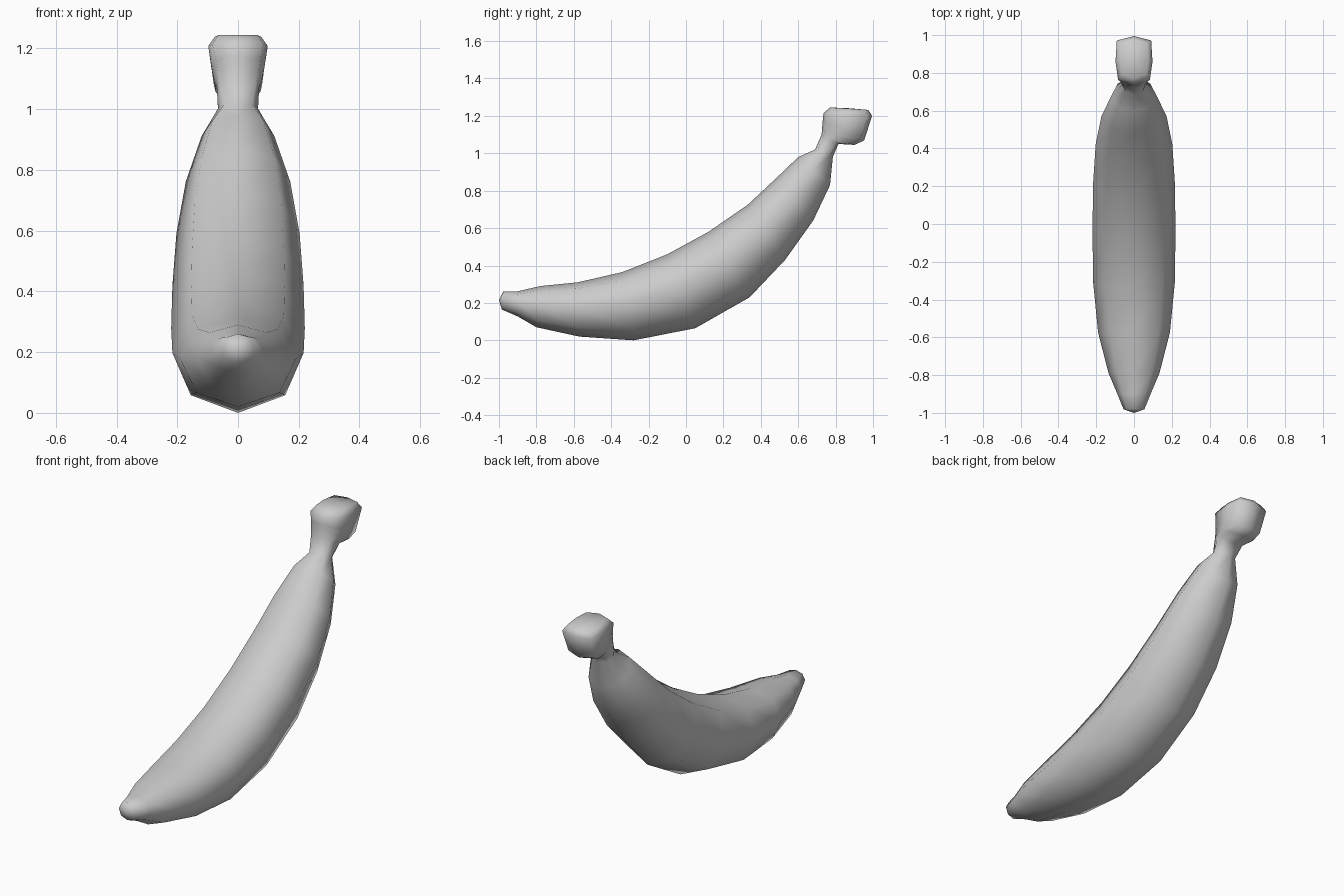
import bpy, bmesh
from mathutils import Vector

cube = bpy.data.objects.get("Cube")
if cube:
    bpy.data.objects.remove(cube, do_unlink=True)

mat = bpy.data.materials.new("plain grey")
mat.use_nodes = True
GREY = (0.6, 0.6, 0.6, 1.0)
mat.diffuse_color = GREY
mat.node_tree.nodes["Principled BSDF"].inputs["Base Color"].default_value = GREY

# Eight-sided cross-sections as (across, along) fractions
ROUND = [(0, 1), (.7, .77), (1, .08), (.72, -.68), (0, -1)]
BOXY = [(0, 1), (.86, .78), (1, .05), (.93, -.82), (0, -1)]

# Rings: inner edge (y, z), outer edge (y, z), half width, section
RINGS = [
    # blossom tip and body
    ((-.978, .26), (-.985, .165), .055, ROUND),
    ((-.90, .262), (-.90, .128), .088, ROUND),
    ((-.78, .29), (-.80, .07), .135, ROUND),
    ((-.58, .31), (-.57, .02), .19, ROUND),
    ((-.34, .365), (-.28, .0), .216, ROUND),
    ((-.10, .46), (.05, .065), .22, ROUND),
    ((.12, .58), (.34, .23), .216, ROUND),
    ((.33, .725), (.53, .43), .203, ROUND),
    ((.48, .865), (.68, .64), .172, ROUND),
    ((.60, .98), (.77, .83), .12, ROUND),
    # neck
    ((.69, 1.02), (.785, .98), .066, ROUND),
    ((.725, 1.10), (.815, 1.05), .07, BOXY),
    # flared block at the stem end
    ((.728, 1.14), (.90, 1.045), .078, BOXY),
    ((.731, 1.175), (.952, 1.068), .085, BOXY),
    ((.735, 1.215), (.995, 1.20), .098, BOXY),
    ((.77, 1.245), (.975, 1.232), .076, BOXY),
]


def ring_points(inner, outer, width, section):
    a, b = Vector((0, *inner)), Vector((0, *outer))
    mid, half = (a + b) / 2, (a - b) / 2
    loop = section + [(-u, v) for u, v in section[-2:0:-1]]
    return [mid + half * v + Vector((u * width, 0, 0)) for u, v in loop]


bm = bmesh.new()
loops = [[bm.verts.new(p) for p in ring_points(*r)] for r in RINGS]
n = len(loops[0])
for low, high in zip(loops, loops[1:]):
    for i in range(n):
        j = (i + 1) % n
        bm.faces.new((low[i], low[j], high[j], high[i]))
# End caps, each a fan around a centre point
for loop, centre in ((loops[0], (0, -1.0, .215)), (loops[-1], (0, .87, 1.241))):
    c = bm.verts.new(centre)
    for i in range(n):
        bm.faces.new((loop[i], loop[(i + 1) % n], c))
bmesh.ops.recalc_face_normals(bm, faces=bm.faces)
for f in bm.faces:
    f.smooth = True

mesh = bpy.data.meshes.new("banana")
bm.to_mesh(mesh)
bm.free()
mesh.materials.append(mat)
banana = bpy.data.objects.new("banana", mesh)
bpy.context.collection.objects.link(banana)
